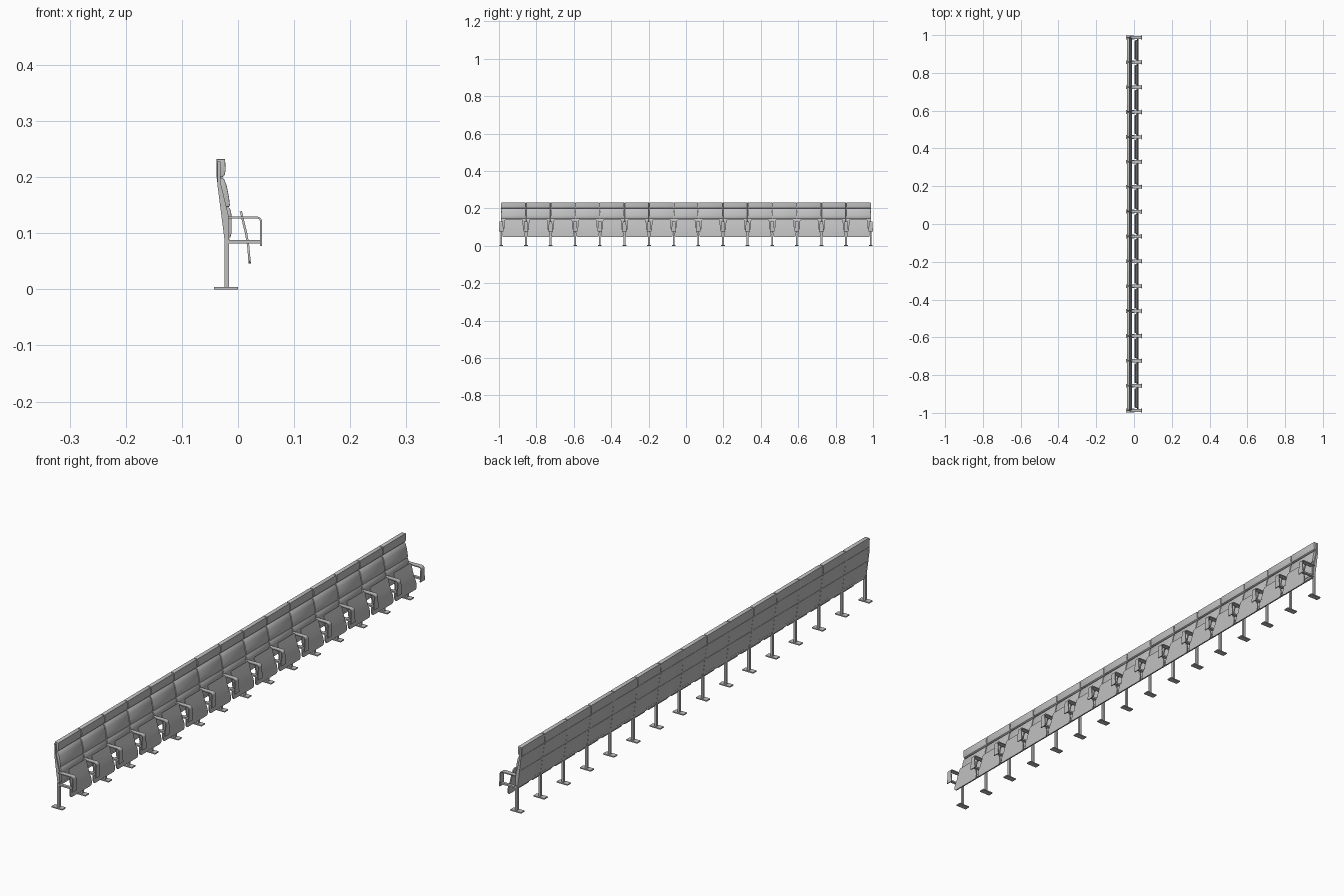
import bpy, bmesh, math
from mathutils import Vector, Matrix

cube = bpy.data.objects.get("Cube")
if cube:
    bpy.data.objects.remove(cube, do_unlink=True)

SEATS = 15
END = 0.9875
PITCH = 2 * END / SEATS

grey = bpy.data.materials.new("mid_grey")
grey.use_nodes = True
grey.diffuse_color = (0.53, 0.53, 0.53, 1)
grey.node_tree.nodes["Principled BSDF"].inputs["Base Color"].default_value = grey.diffuse_color


def place(name, bm, positions, smooth=True):
    """Turn a bmesh into one mesh shared by a row of objects along y."""
    bmesh.ops.recalc_face_normals(bm, faces=bm.faces)
    mesh = bpy.data.meshes.new(name)
    bm.to_mesh(mesh)
    bm.free()
    mesh.materials.append(grey)
    for i, y in enumerate(positions):
        ob = bpy.data.objects.new(f"{name}_{i + 1}", mesh)
        ob.location.y = y
        bpy.context.collection.objects.link(ob)
        if i == 0 and smooth:
            bpy.ops.object.select_all(action='DESELECT')
            ob.select_set(True)
            bpy.context.view_layer.objects.active = ob
            bpy.ops.object.shade_smooth_by_angle(angle=math.radians(35))


def box(bm, x0, x1, width, z0, z1):
    size = Matrix.Diagonal((x1 - x0, width, z1 - z0, 1))
    centre = Matrix.Translation(((x0 + x1) / 2, 0, (z0 + z1) / 2))
    bmesh.ops.create_cube(bm, size=1, matrix=centre @ size)


def extrude(bm, profile, width):
    """Side profile (x, z) extruded across y."""
    face = bm.faces.new([bm.verts.new((x, -width / 2, z)) for x, z in profile])
    out = bmesh.ops.extrude_face_region(bm, geom=[face])["geom"]
    bmesh.ops.translate(bm, vec=(0, width, 0),
                        verts=[v for v in out if isinstance(v, bmesh.types.BMVert)])


def ribbon(bm, path, thick):
    """Bent strip along (x, z, width) points."""
    rings = []
    for i, (x, z, w) in enumerate(path):
        a, b = path[max(i - 1, 0)], path[min(i + 1, len(path) - 1)]
        along = Vector((b[0] - a[0], 0, b[1] - a[1])).normalized()
        n = Vector((along.z, 0, -along.x)) * thick / 2
        c, s = Vector((x, 0, z)), Vector((0, w / 2, 0))
        rings.append([bm.verts.new(p) for p in (c + n + s, c + n - s, c - n - s, c - n + s)])
    for a, b in zip(rings, rings[1:]):
        for k in range(4):
            j = (k + 1) % 4
            bm.faces.new((a[k], a[j], b[j], b[k]))
    bm.faces.new(rings[0])
    bm.faces.new(rings[-1])


stations = [-END + PITCH * i for i in range(SEATS + 1)]
middles = [y + PITCH / 2 for y in stations[:-1]]

# Backrest pads, softened along their rims
pads = {
    "headrest": [(-.038, .232), (-.023, .232), (-.022, .212), (-.024, .203),
                 (-.028, .2), (-.038, .2)],
    "upper_back_pad": [(-.038, .199), (-.028, .199), (-.024, .195), (-.020, .184),
                       (-.016, .164), (-.0145, .15), (-.016, .147), (-.0312, .147)],
    "lower_back_pad": [(-.0311, .146), (-.016, .146), (-.0125, .14), (-.0115, .13),
                       (-.0115, .1), (-.014, .092), (-.024, .092)],
}
for name, profile in pads.items():
    bm = bmesh.new()
    extrude(bm, profile, PITCH - 0.003)
    rims = [e for e in bm.edges if abs(e.verts[0].co.y - e.verts[1].co.y) < 1e-6]
    bmesh.ops.bevel(bm, geom=rims, offset=0.0012, segments=2, profile=0.5, affect='EDGES')
    place(name, bm, middles)

# Tipped-up seat panels, wider at the front edge
bm = bmesh.new()
ribbon(bm, [(.005, .139, .092), (.0065, .134, .1), (.010, .118, .102), (.0145, .1, .104),
            (.0165, .088, .106), (.0185, .075, .118), (.0195, .062, .122),
            (.0205, .051, .12), (.021, .046, .108)], 0.004)
place("seat_panel", bm, middles)

# Floor plates and legs
bm = bmesh.new()
box(bm, -.043, 0, .02, 0, .004)
place("foot_plate", bm, stations, False)
bm = bmesh.new()
box(bm, -.024, -.016, .009, .004, .092)
place("leg", bm, stations, False)

# Uprights between the backs
bm = bmesh.new()
extrude(bm, [(-.024, .088), (-.0365, .185), (-.037, .228), (-.031, .228),
             (-.031, .19), (-.016, .128), (-.016, .088)], .005)
place("back_upright", bm, stations, False)

# Armrests: flat strip bent down at the front, with a carrying arm below
bm = bmesh.new()
bend = [(.034 + .007 * math.sin(a), .121 + .007 * math.cos(a), .018)
        for a in (math.pi / 2 * k / 5 for k in range(6))]
ribbon(bm, [(-.018, .128, .016)] + bend + [(.041, .077, .025)], 0.0035)
place("armrest", bm, stations)
bm = bmesh.new()
box(bm, -.02, .04, .01, .082, .088)
place("seat_bracket", bm, stations, False)

# Seat pivots
bm = bmesh.new()
bmesh.ops.create_cone(bm, cap_ends=True, segments=12, radius1=.003, radius2=.003, depth=.034,
                      matrix=Matrix.Translation((.0165, 0, .085)) @ Matrix.Rotation(math.pi / 2, 4, 'X'))
place("seat_pivot", bm, stations[1:-1])

# Long beam under the backs
bm = bmesh.new()
box(bm, -.023, -.015, 2 * END, .083, .091)
place("beam", bm, [0], False)
